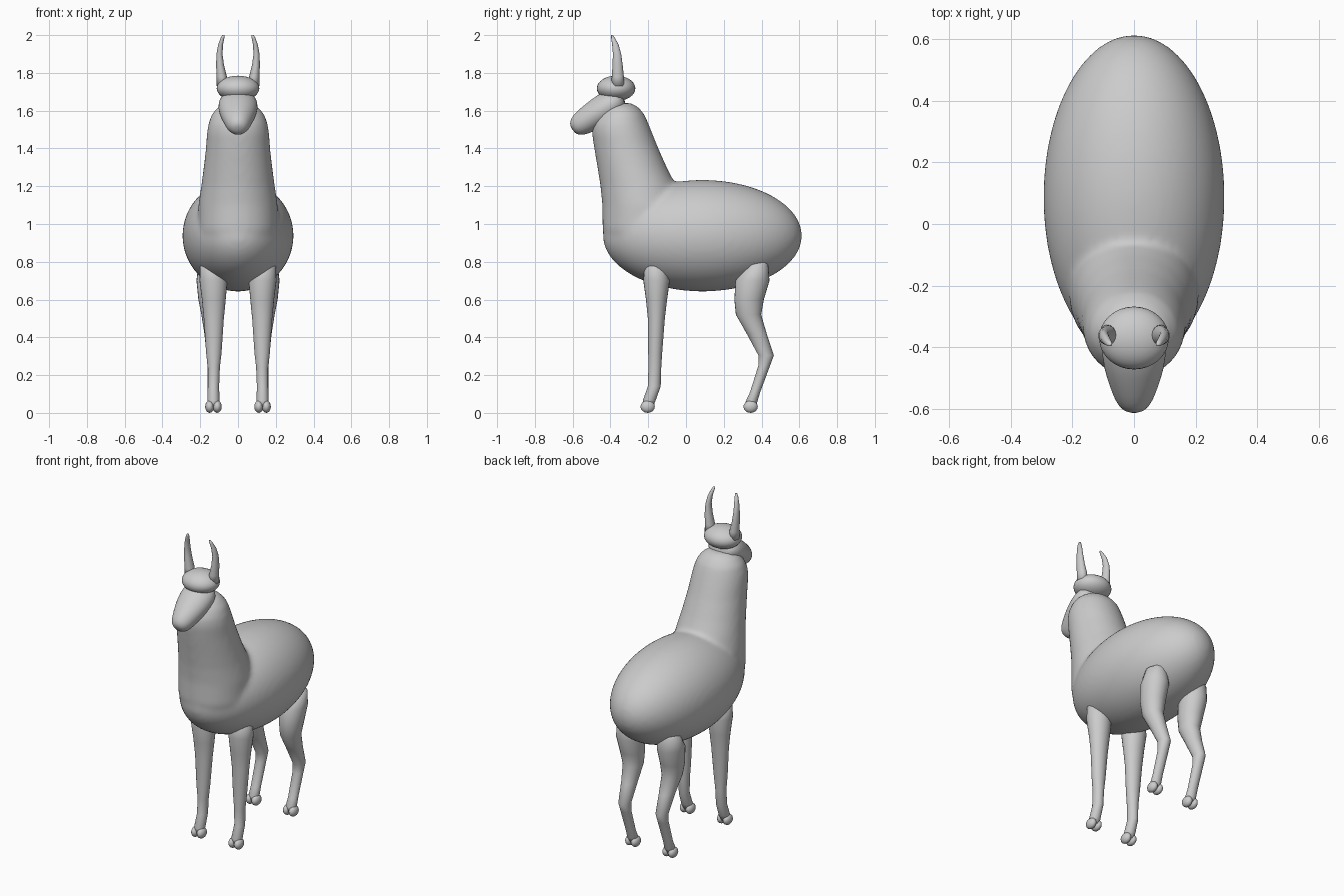
import bpy, bmesh
from math import sin, cos, pi, radians


def finish(name, bm):
    bmesh.ops.recalc_face_normals(bm, faces=bm.faces)
    me = bpy.data.meshes.new(name)
    bm.to_mesh(me)
    bm.free()
    ob = bpy.data.objects.new(name, me)
    bpy.context.collection.objects.link(ob)
    for p in me.polygons:
        p.use_smooth = True
    return ob


def add_loft(bm, rings, tilt=0, n=24, side=1):
    """Skin elliptical rings (x, y, z, rx, ry); tilt turns every ring about x."""
    t = radians(tilt)
    loops = []
    for x, y, z, rx, ry in rings:
        loops.append([bm.verts.new((side * (x + rx * cos(a)),
                                    y + ry * sin(a) * cos(t),
                                    z + ry * sin(a) * sin(t)))
                      for a in (2 * pi * i / n for i in range(n))])
    for lo, hi in zip(loops, loops[1:]):
        for i in range(n):
            j = (i + 1) % n
            bm.faces.new((lo[i], lo[j], hi[j], hi[i]))
    bm.faces.new(loops[0])
    bm.faces.new(loops[-1])


def loft(name, rings, **kw):
    bm = bmesh.new()
    add_loft(bm, rings, **kw)
    return finish(name, bm)


def add_ball(bm, loc, size, seg=32):
    vs = bmesh.ops.create_uvsphere(bm, u_segments=seg, v_segments=seg // 2, radius=1)["verts"]
    bmesh.ops.scale(bm, vec=size, verts=vs)
    bmesh.ops.translate(bm, vec=loc, verts=vs)


def ball(name, loc, size, seg=32):
    bm = bmesh.new()
    add_ball(bm, loc, size, seg)
    return finish(name, bm)


# Body and neck, fused and softened where they meet
bm = bmesh.new()
add_ball(bm, (0, 0.087, 0.938), (0.294, 0.527, 0.295), 64)
neck = [(0.80, -0.34, -0.06, 0.15), (0.88, -0.415, -0.02, 0.19),
        (0.97, -0.442, 0.0, 0.212), (1.10, -0.443, -0.01, 0.21),
        (1.20, -0.453, -0.05, 0.195), (1.29, -0.467, -0.097, 0.183),
        (1.40, -0.486, -0.146, 0.17), (1.48, -0.498, -0.178, 0.165),
        (1.53, -0.495, -0.198, 0.157), (1.58, -0.47, -0.22, 0.14),
        (1.62, -0.44, -0.253, 0.105), (1.64, -0.40, -0.29, 0.06)]
add_loft(bm, [(0, (a + b) / 2, z, rx, (b - a) / 2) for z, a, b, rx in neck], n=48)
body = finish("body", bm)
rm = body.modifiers.new("fuse", 'REMESH')
rm.mode = 'VOXEL'
rm.voxel_size = 0.014
rm.use_smooth_shade = True
sm = body.modifiers.new("soften", 'SMOOTH')
sm.factor = 0.5
sm.iterations = 10

# Head with tapering muzzle
head = loft("head", [
    (0, -0.33, 1.675, 0.085, 0.05), (0, -0.39, 1.637, 0.108, 0.083),
    (0, -0.46, 1.592, 0.101, 0.080), (0, -0.53, 1.547, 0.077, 0.070),
    (0, -0.565, 1.524, 0.063, 0.061), (0, -0.592, 1.507, 0.045, 0.044),
    (0, -0.602, 1.500, 0.018, 0.018)], tilt=123)
head.modifiers.new("round", 'SUBSURF').levels = 1

# Wool tuft on the crown
tuft = ball("head_tuft", (0, -0.37, 1.718), (0.113, 0.102, 0.067))

front = [(0.145, -0.165, 0.80, 0.035, 0.035), (0.135, -0.16, 0.785, 0.065, 0.06),
         (0.13, -0.156, 0.70, 0.074, 0.070), (0.128, -0.156, 0.60, 0.063, 0.056),
         (0.128, -0.157, 0.50, 0.053, 0.045), (0.128, -0.163, 0.32, 0.041, 0.037),
         (0.128, -0.165, 0.24, 0.032, 0.034), (0.13, -0.168, 0.14, 0.030, 0.034),
         (0.13, -0.195, 0.065, 0.032, 0.034), (0.13, -0.20, 0.03, 0.025, 0.025)]
hind = [(0.15, 0.40, 0.802, 0.025, 0.025), (0.145, 0.375, 0.785, 0.065, 0.06),
        (0.142, 0.352, 0.70, 0.078, 0.090), (0.14, 0.334, 0.60, 0.070, 0.078),
        (0.136, 0.331, 0.52, 0.058, 0.067), (0.132, 0.374, 0.42, 0.046, 0.053),
        (0.130, 0.424, 0.305, 0.036, 0.041), (0.130, 0.414, 0.25, 0.032, 0.031),
        (0.13, 0.366, 0.11, 0.030, 0.027), (0.13, 0.347, 0.06, 0.032, 0.031),
        (0.13, 0.342, 0.03, 0.025, 0.025)]
ear = [(0.084, -0.36, 1.73, 0.030, 0.034), (0.086, -0.361, 1.78, 0.027, 0.032),
       (0.095, -0.362, 1.84, 0.021, 0.027), (0.098, -0.365, 1.90, 0.016, 0.022),
       (0.092, -0.374, 1.95, 0.013, 0.017), (0.082, -0.386, 1.985, 0.010, 0.010),
       (0.077, -0.391, 2.0, 0.006, 0.005)]

for side, label in ((1, "left"), (-1, "right")):
    # Curved ears
    loft("ear_" + label, ear, n=16, side=side)
    # Legs and two-toed feet
    for part, rings, y in (("front", front, -0.203), ("hind", hind, 0.342)):
        loft(f"{part}_leg_{label}", rings, side=side)
        bm = bmesh.new()
        for dx in (-0.02, 0.02):
            add_ball(bm, (side * (0.13 + dx), y, 0.033), (0.024, 0.038, 0.033), 16)
        finish(f"{part}_foot_{label}", bm)
